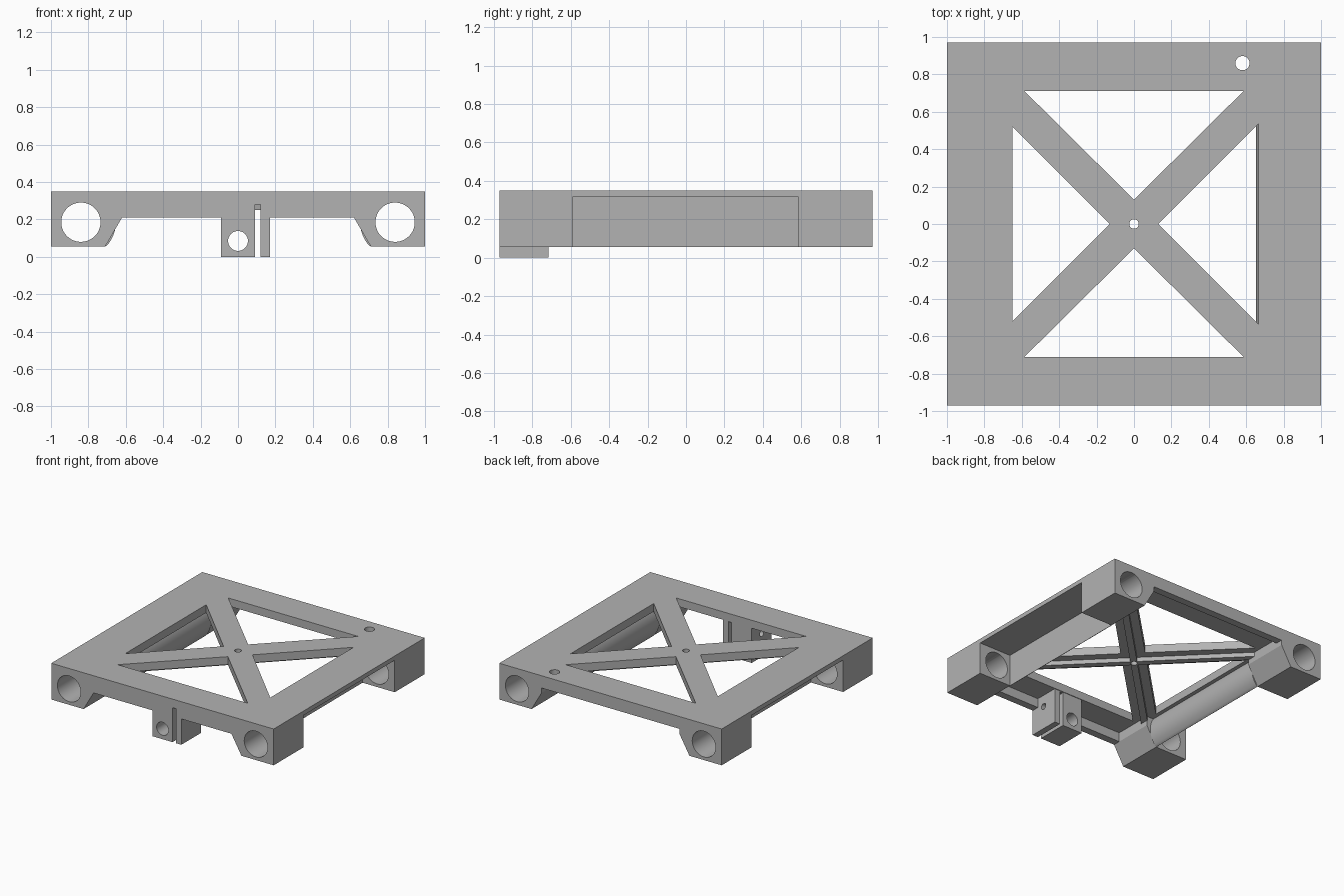
import bpy, bmesh, math
from mathutils import Vector

old = bpy.data.objects.get("Cube")
if old:
    bpy.data.objects.remove(old)

grey = bpy.data.materials.new("matte_grey")
grey.use_nodes = True
colour = (0.45, 0.45, 0.45, 1)
grey.diffuse_color = colour
grey.node_tree.nodes["Principled BSDF"].inputs["Base Color"].default_value = colour


def prism(name, pts, axis, lo, hi):
    """Extrude a 2D outline along an axis, from lo to hi."""
    place = {"x": lambda u, v, w: (w, u, v),
             "y": lambda u, v, w: (u, w, v),
             "z": lambda u, v, w: (u, v, w)}[axis]
    bm = bmesh.new()
    face = bm.faces.new([bm.verts.new(place(u, v, lo)) for u, v in pts])
    out = bmesh.ops.extrude_face_region(bm, geom=[face])
    moved = [g for g in out["geom"] if isinstance(g, bmesh.types.BMVert)]
    bmesh.ops.translate(bm, verts=moved, vec=Vector(place(0, 0, hi - lo)))
    bmesh.ops.recalc_face_normals(bm, faces=bm.faces)
    mesh = bpy.data.meshes.new(name)
    bm.to_mesh(mesh)
    bm.free()
    mesh.materials.append(grey)
    ob = bpy.data.objects.new(name, mesh)
    bpy.context.collection.objects.link(ob)
    return ob


def box(name, x0, x1, y0, y1, z0, z1):
    return prism(name, [(x0, y0), (x1, y0), (x1, y1), (x0, y1)], "z", z0, z1)


def arc(cx, cy, r, a0, a1, n):
    steps = [math.radians(a0 + (a1 - a0) * i / n) for i in range(n + 1)]
    return [(cx + r * math.cos(a), cy + r * math.sin(a)) for a in steps]


def rod(name, cx, cy, r, axis, lo, hi, n=48):
    return prism(name, arc(cx, cy, r, 0, 360, n)[:-1], axis, lo, hi)


def combine(ob, other, operation, keep=False):
    """Apply a boolean and remove the helper."""
    mod = ob.modifiers.new(operation, "BOOLEAN")
    mod.operation, mod.solver, mod.object = operation, "EXACT", other
    bpy.context.view_layer.update()
    graph = bpy.context.evaluated_depsgraph_get()
    mesh = bpy.data.meshes.new_from_object(ob.evaluated_get(graph))
    ob.modifiers.clear()
    ob.data = mesh
    if not keep:
        bpy.data.objects.remove(other)


def mirrored(pts, s):
    return [(s * u, v) for u, v in pts]


# Top plate with four triangular windows
W, D, TOP, UNDER = 1.0, 0.97, 0.35, 0.285
frame = box("frame", -W, W, -D, D, UNDER, TOP)
windows = [[(-0.585, -0.71), (0.585, -0.71), (0, -0.13)],
           [(-0.585, 0.71), (0.585, 0.71), (0, 0.13)],
           [(-0.65, -0.52), (-0.65, 0.52), (-0.13, 0)],
           [(0.665, -0.535), (0.665, 0.535), (0.13, 0)]]
for tri in windows:
    combine(frame, prism("window", tri, "z", 0.1, 0.5), "DIFFERENCE")

# Front and back skirts under the plate edge
combine(frame, box("front_skirt", -0.7, 0.7, -D, -D + 0.06, 0.21, 0.3), "UNION")
combine(frame, box("back_skirt", -0.7, 0.7, D - 0.06, D, 0.25, 0.3), "UNION")

# Crossed stiffening ribs
for s in (1, -1):
    a, b, h = 0.66, 0.66, 0.018
    strip = [(-a - h, -b + h), (-a + h, -b - h), (a + h, b - h), (a - h, b + h)]
    combine(frame, prism("rib", mirrored(strip, s), "z", 0.25, 0.3), "UNION")

# Corner blocks and rounded inner walls on both sides
block = [(W, 0.055), (0.71, 0.055), (0.62, 0.21), (0.62, 0.3), (W, 0.3)]
wall = [(0.71, 0.055)] + arc(0.84, 0.185, 0.187, 222, 138, 20) + [(0.71, 0.315)]
for s in (1, -1):
    for y0, y1 in ((-D, -0.59), (0.585, D)):
        combine(frame, prism("block", mirrored(block, s), "y", y0, y1), "UNION")
    x0, x1 = sorted((s * 0.71, s * 1.1))
    combine(frame, box("recess", x0, x1, -0.59, 0.585, 0, 0.315), "DIFFERENCE")
    combine(frame, rod("bore", s * 0.84, 0.185, 0.105, "y", -1.1, 1.1), "DIFFERENCE")
    side = "left" if s > 0 else "right"
    prism(side + "_inner_wall", mirrored(wall, s), "y", -0.59, 0.585)

# Small holes through the plate
combine(frame, rod("corner_hole", 0.58, 0.86, 0.038, "z", 0, 0.5, 32), "DIFFERENCE")
combine(frame, rod("centre_hole", 0, 0, 0.025, "z", 0, 0.5, 32), "DIFFERENCE")

# Split clamp bracket hanging at the front
bracket = box("clamp_bracket", -0.09, 0.17, -D, -0.715, 0, UNDER)
slot = box("slot", 0.09, 0.12, -1.1, -0.6, -0.1, 0.28)
combine(frame, slot, "DIFFERENCE", keep=True)
combine(bracket, slot, "DIFFERENCE")
combine(bracket, rod("rod_hole", 0, 0.085, 0.053, "y", -1.1, -0.6), "DIFFERENCE")
combine(bracket, rod("screw_hole", -0.845, 0.19, 0.025, "x", -0.2, 0.3, 32), "DIFFERENCE")

# Smooth the round surfaces, keep the edges sharp
for ob in list(bpy.context.collection.objects):
    if ob.type == "MESH" and ob.data.materials and ob.data.materials[0] == grey:
        bpy.ops.object.select_all(action="DESELECT")
        ob.select_set(True)
        bpy.context.view_layer.objects.active = ob
        bpy.ops.object.shade_smooth_by_angle(angle=math.radians(30))
